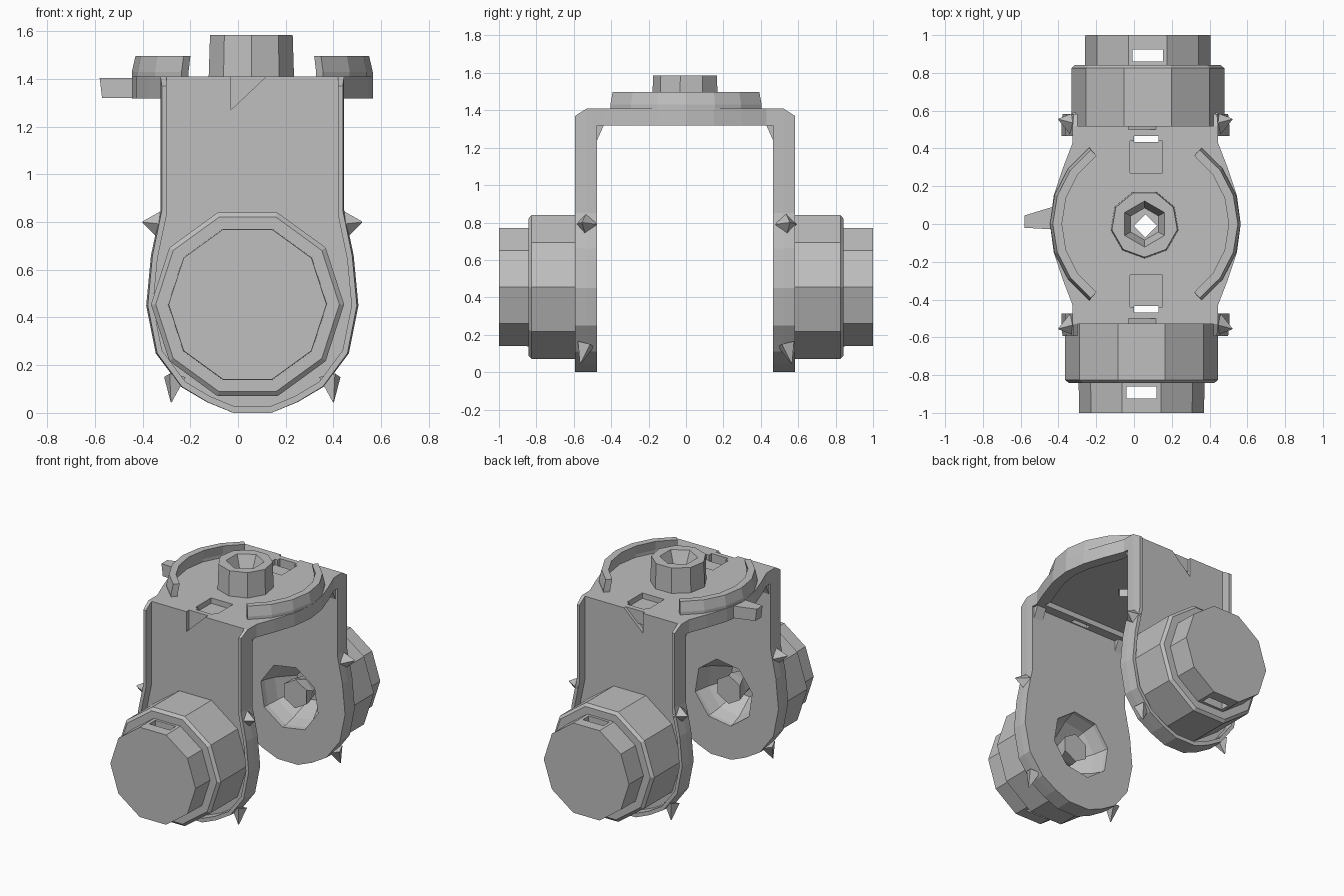
import bpy, bmesh, math
from mathutils import Vector

cube = bpy.data.objects.get("Cube")
if cube:
    bpy.data.objects.remove(cube)

grey = bpy.data.materials.new("plain grey")
grey.use_nodes = True
grey.diffuse_color = (0.52, 0.52, 0.52, 1)
grey.node_tree.nodes["Principled BSDF"].inputs["Base Color"].default_value = grey.diffuse_color


def loft(name, rings):
    """Flat-faced solid through matching rings of points, capped at both ends."""
    bm = bmesh.new()
    loops = [[bm.verts.new(p) for p in ring] for ring in rings]
    n = len(loops[0])
    for a, b in zip(loops, loops[1:]):
        for i in range(n):
            bm.faces.new((a[i], a[(i + 1) % n], b[(i + 1) % n], b[i]))
    bm.faces.new(loops[0][::-1])
    bm.faces.new(loops[-1])
    bmesh.ops.recalc_face_normals(bm, faces=bm.faces)
    mesh = bpy.data.meshes.new(name)
    bm.to_mesh(mesh)
    bm.free()
    mesh.materials.append(grey)
    ob = bpy.data.objects.new(name, mesh)
    bpy.context.collection.objects.link(ob)
    return ob


def flat(points, z):
    return [(x, y, z) for x, y in points]


def upright(points, y):
    return [(x, y, z) for x, z in points]


def polygon(cx, cy, r, n, turn=0.0):
    return [(cx + r * math.sin((i + turn) * math.tau / n),
             cy + r * math.cos((i + turn) * math.tau / n)) for i in range(n)]


def scaled(points, cx, cy, sx, sy):
    return [(cx + (x - cx) * sx, cy + (y - cy) * sy) for x, y in points]


def box(x0, x1, y0, y1, z0, z1):
    base = [(x0, y0), (x1, y0), (x1, y1), (x0, y1)]
    return loft("cutter", [flat(base, z0), flat(base, z1)])


def cut(ob, *cutters):
    for c in cutters:
        c.hide_render = True
        mod = ob.modifiers.new("cut", 'BOOLEAN')
        mod.operation = 'DIFFERENCE'
        mod.solver = 'EXACT'
        mod.object = c
        bpy.context.view_layer.objects.active = ob
        bpy.ops.object.modifier_apply(modifier=mod.name)
        bpy.data.objects.remove(c)


def spike(name, base, tip, r):
    base, tip = Vector(base), Vector(tip)
    rot = (tip - base).to_track_quat('Z', 'Y')
    ring = [Vector((x, y, 0)) for x, y in polygon(0, 0, r, 4)]
    return loft(name, [[base + rot @ p for p in ring],
                       [tip + rot @ (p * 0.05) for p in ring]])


MID = 0.06
HUB_Z = 0.455

# Arm outline: straight sides above a rounded lower end
half = [(0.385, 1.41), (0.385, 0.85), (0.425, 0.66), (0.445, 0.45), (0.405, 0.25),
        (0.3, 0.11), (0.19, 0.045), (0.08, 0.0)]
outline = [(MID + w, z) for w, z in half] + [(MID - w, z) for w, z in reversed(half)]
lowered = [(x, min(z, 1.37)) for x, z in outline]
pocket = [(x, 1.6 if z > 1.3 else z) for x, z in scaled(outline, MID, HUB_Z, 0.935, 0.94)]

for side, s, cx, inner in (("front", -1, 0.04, 0.475), ("back", 1, 0.073, 0.465)):
    # Fork arm: a plate with a thin raised flange along its sides and lower end
    arm = loft(side + "_arm", [
        upright(outline, s * inner),
        upright(outline, s * (inner + 0.055)),
        upright(scaled(lowered, MID, HUB_Z, 0.985, 1), s * (inner + 0.118))])
    cut(arm, loft("cutter", [upright(pocket, s * (inner + 0.055)), upright(pocket, s * 0.7)]))

    # Stepped hub with end cap
    steps = [(0.505, 0.405), (0.825, 0.405), (0.842, 0.385), (0.842, 0.333), (1.0, 0.331)]
    hub = loft(side + "_hub", [upright(polygon(cx, HUB_Z, r, 10, 0.5), s * y)
                               for y, r in steps])
    y0, y1 = sorted((s * 0.86, s * 0.925))
    cut(hub, box(cx - 0.08, cx + 0.08, y0, y1, -0.1, 1.0))

    # Funnel-shaped socket on the inner face
    for part in (arm, hub):
        cut(part, loft("cutter", [
            upright(polygon(cx, HUB_Z, r, 8, 0.3), s * y)
            for y, r in ((0.4, 0.235), (0.5, 0.225), (0.58, 0.2), (0.72, 0.12))]))
    loft(side + "_socket_core", [upright(polygon(cx, HUB_Z, r, 6, t), s * y)
                                 for y, r, t in ((0.53, 0.1, 0), (0.6, 0.09, 0.3),
                                                 (0.73, 0.06, 0.6))])

    # Wedge notch in the top of the arm
    wedge = [(-0.03, 1.27), (-0.03, 1.45), (0.16, 1.45)]
    cut(arm, loft("cutter", [upright(wedge, s * (inner + 0.025)), upright(wedge, s * 0.7)]))

    for name, d in (("left", 1), ("right", -1)):
        # Small spurs on the shoulders and the lower edge
        y = s * 0.535
        spike(f"{side}_{name}_shoulder_spur", (MID + d * 0.385, y, 0.79),
              (MID + d * 0.46, y + s * 0.02, 0.8), 0.06)
        spike(f"{side}_{name}_lower_spur", (MID + d * 0.325, y, 0.15),
              (MID + d * 0.34, y + s * 0.03, 0.045), 0.05)
        # Small gussets in the corner under the bridge
        gusset = [(s * inner, 1.24), (s * inner, 1.33), (s * (inner - 0.04), 1.33)]
        loft(f"{side}_{name}_gusset", [[(MID + d * w, gy, gz) for gy, gz in gusset]
                                       for w in (0.3, 0.37)])

# Bridge between the arms, bulging in the middle
right = [(0.385, -0.5), (0.385, -0.43), (0.435, -0.3), (0.485, -0.15), (0.505, 0),
         (0.485, 0.15), (0.435, 0.3), (0.385, 0.43), (0.385, 0.5)]
plan = [(MID + w, y) for w, y in right] + [(MID - w, y) for w, y in reversed(right)]
bridge = loft("bridge", [flat(plan, 1.318), flat(plan, 1.41)])
under = scaled(plan, MID, 0, 0.86, 0.82)
cut(bridge, loft("cutter", [flat(under, 1.2), flat(under, 1.355)]))
for s in (-1, 1):
    y0, y1 = sorted((s * 0.27, s * 0.44))
    cut(bridge, box(-0.02, 0.15, y0, y1, 1.372, 1.5))
    y0, y1 = sorted((s * 0.435, s * 0.468))
    cut(bridge, box(0.0, 0.13, y0, y1, 1.2, 1.5))

# Raised curved rims on both sides
for name, d in (("left", 1), ("right", -1)):
    angles = [math.radians(a) for a in range(-54, 55, 18)]
    outer = [(MID + d * 0.505 * math.cos(a), 0.5 * math.sin(a)) for a in angles]
    inside = [(MID + d * 0.455 * math.cos(a), 0.46 * math.sin(a)) for a in reversed(angles)]
    ring = outer + inside
    loft(name + "_rim", [flat(ring, 1.36), flat(ring, 1.43),
                         flat(scaled(ring, MID, 0, 0.97, 0.97), 1.497)])

# Spur at the side of the bridge
spur_base = [(-0.40, -0.03), (-0.40, 0.10), (-0.57, 0.045), (-0.57, -0.02)]
loft("side_spur", [flat(spur_base, 1.32), flat(scaled(spur_base, -0.4, 0, 1.06, 1), 1.405)])

# Centre boss with a recess and a square through hole
boss = loft("centre_boss", [flat(polygon(0.056, 0, r, 9, 0.5), z)
                            for z, r in ((1.40, 0.182), (1.585, 0.176))])
cut(boss, loft("cutter", [flat(polygon(0.056, 0, r, 6), z)
                          for z, r in ((1.5, 0.085), (1.65, 0.15))]))
for part in (boss, bridge):
    hole = polygon(0.06, -0.01, 0.062, 4)
    cut(part, loft("cutter", [flat(hole, 1.2), flat(hole, 1.7)]))
